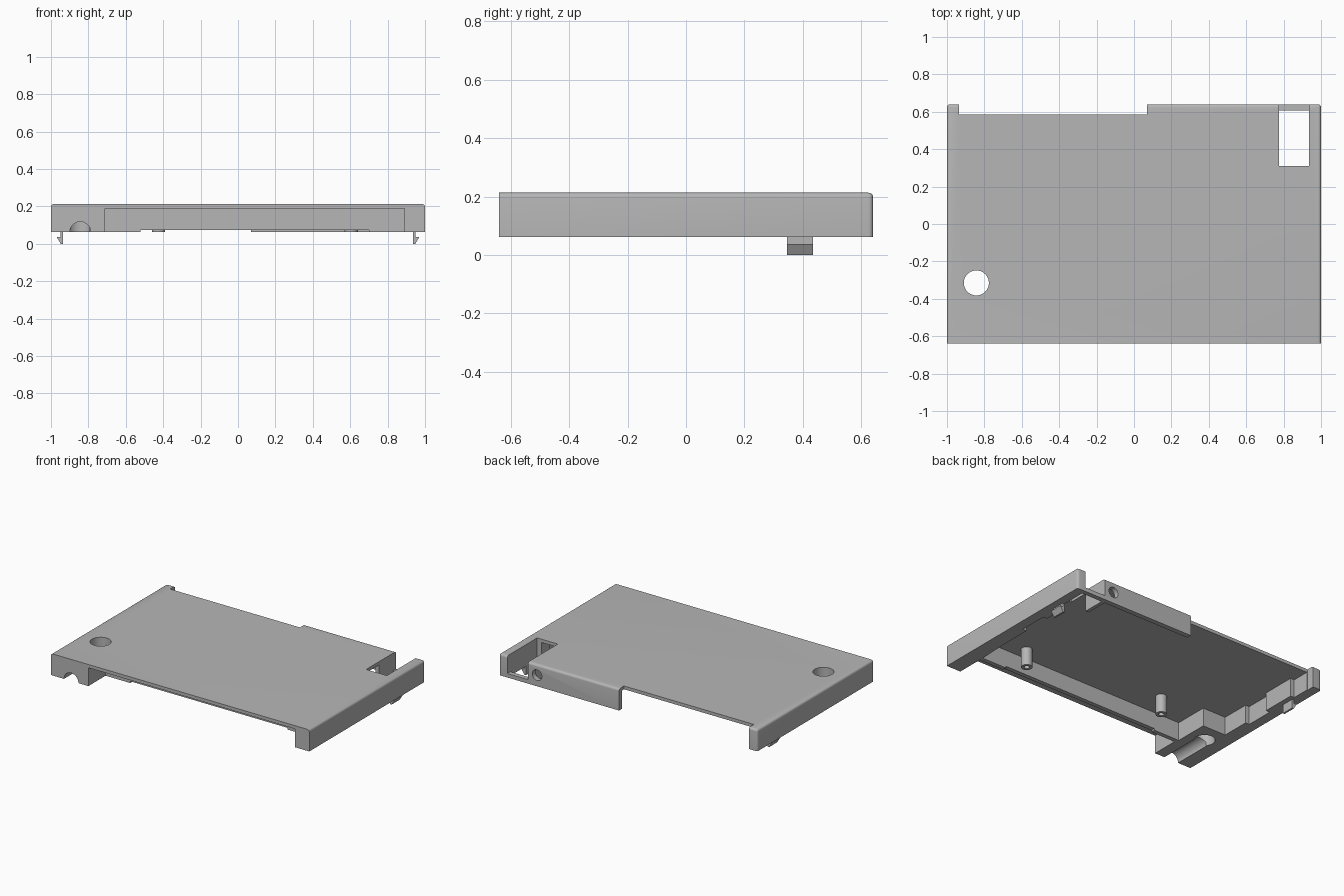
import bpy, bmesh, math
from mathutils import Matrix, Vector

cube = bpy.data.objects.get("Cube")
if cube:
    bpy.data.objects.remove(cube, do_unlink=True)

grey = bpy.data.materials.new("plain_grey")
grey.use_nodes = True
GREY = (0.47, 0.47, 0.47, 1)
grey.diffuse_color = GREY
grey.node_tree.nodes["Principled BSDF"].inputs["Base Color"].default_value = GREY


def finish(name, bm):
    bmesh.ops.recalc_face_normals(bm, faces=bm.faces)
    mesh = bpy.data.meshes.new(name)
    bm.to_mesh(mesh)
    bm.free()
    mesh.materials.append(grey)
    obj = bpy.data.objects.new(name, mesh)
    bpy.context.collection.objects.link(obj)
    return obj


def prism(name, points, direction):
    """Extrude a closed outline of 3D points along a direction."""
    bm = bmesh.new()
    face = bm.faces.new([bm.verts.new(p) for p in points])
    made = bmesh.ops.extrude_face_region(bm, geom=[face])["geom"]
    verts = [g for g in made if isinstance(g, bmesh.types.BMVert)]
    bmesh.ops.translate(bm, verts=verts, vec=Vector(direction))
    return finish(name, bm)


def box(name, x, y, z):
    outline = [(x[0], y[0], z[0]), (x[1], y[0], z[0]),
               (x[1], y[1], z[0]), (x[0], y[1], z[0])]
    return prism(name, outline, (0, 0, z[1] - z[0]))


def cylinder(name, centre, radius, depth, axis="Z"):
    bm = bmesh.new()
    turn = Matrix.Rotation(math.pi / 2, 4, "X") if axis == "Y" else Matrix()
    bmesh.ops.create_cone(bm, cap_ends=True, segments=40, radius1=radius,
                          radius2=radius, depth=depth,
                          matrix=Matrix.Translation(centre) @ turn)
    return finish(name, bm)


def select_only(obj):
    bpy.ops.object.select_all(action="DESELECT")
    obj.select_set(True)
    bpy.context.view_layer.objects.active = obj


def cut(target, cutter):
    """Subtract the cutter, then discard it."""
    cutter.hide_render = True
    mod = target.modifiers.new("cut", "BOOLEAN")
    mod.operation = "DIFFERENCE"
    mod.solver = "EXACT"
    mod.object = cutter
    select_only(target)
    bpy.ops.object.modifier_apply(modifier=mod.name)
    bpy.data.objects.remove(cutter, do_unlink=True)


def smooth(obj):
    select_only(obj)
    bpy.ops.object.shade_smooth_by_angle(angle=math.radians(35))


BASE, CEIL, TOP = 0.062, 0.19, 0.213
HALF_Y = 0.64

# Cover: a block with rounded side, back and rear corner edges
cover = box("cover", (-1, 1), (-HALF_Y, HALF_Y), (BASE, TOP))
bm = bmesh.new()
bm.from_mesh(cover.data)
rounded = []
for e in bm.edges:
    a, b = e.verts[0].co, e.verts[1].co
    on_top = min(a.z, b.z) > TOP - 0.001
    at_back = min(a.y, b.y) > HALF_Y - 0.001
    along_side = abs(a.x - b.x) < 0.001 and abs(a.y - b.y) > 0.1
    if (on_top and (at_back or along_side)) or (at_back and abs(a.z - b.z) > 0.1):
        rounded.append(e)
bmesh.ops.bevel(bm, geom=rounded, offset=0.016, segments=4, profile=0.5, affect="EDGES")
bm.to_mesh(cover.data)
bm.free()

# Underside cavity, with stepped side walls and a solid corner block
side = [(0.9, 0.02), (0.93, 0.02), (0.93, 0.22), (0.9, 0.22), (0.9, 0.46), (0.93, 0.46), (0.93, 0.605)]
outline = [(-0.72, -0.42), (0.89, -0.42), (0.9, -0.18)] + side
outline += [(-x, y) for x, y in reversed(side)] + [(-0.9, -0.18), (-0.72, -0.18)]
cut(cover, prism("cavity", [(x, y, -0.1) for x, y in outline], (0, 0, CEIL + 0.1)))

# Front recess, shallow relief under its wall, and open back edge
cut(cover, box("front_recess", (-0.71, 0.89), (-0.8, -0.45), (-0.1, CEIL)))
cut(cover, box("wall_relief", (-0.52, 0.7), (-0.5, -0.4), (-0.1, 0.074)))
cut(cover, box("back_notch", (-0.935, 0.07), (0.585, 0.8), (-0.1, 0.4)))

# Corner window, leaving a low bar across the back
cut(cover, box("window", (0.775, 0.935), (0.31, 0.607), (-0.1, 0.4)))
cut(cover, box("window_back", (0.775, 0.935), (0.55, 0.8), (0.09, 0.4)))

# Round openings: top hole, cable channel and back wall hole
cut(cover, cylinder("top_hole", (-0.843, -0.315, 0.15), 0.067, 0.5))
cut(cover, cylinder("cable_channel", (-0.843, -0.55, BASE), 0.056, 0.38, "Y"))
cut(cover, cylinder("back_hole", (0.705, 0.62, 0.14), 0.037, 0.15, "Y"))
smooth(cover)

# Short wall beside the window
box("window_side_wall", (0.75, 0.775), (0.45, 0.61), (BASE, CEIL + 0.01))

# Hollow screw posts
for name, x, y in (("left_post", 0.605, -0.33), ("right_post", -0.425, -0.24)):
    post = cylinder(name, (x, y, (BASE + CEIL) / 2 + 0.003), 0.036, CEIL - BASE + 0.006)
    cut(post, cylinder("post_bore", (x, y, BASE), 0.017, 0.18))
    smooth(post)

# Snap clips with outward barbs
clip = [(0.935, 0.08), (0.935, 0), (0.948, 0), (0.97, 0.037), (0.95, 0.037), (0.95, 0.08)]
for name, s in (("left_clip", 1), ("right_clip", -1)):
    prism(name, [(s * x, 0.345, z) for x, z in clip], (0, 0.09, 0))
